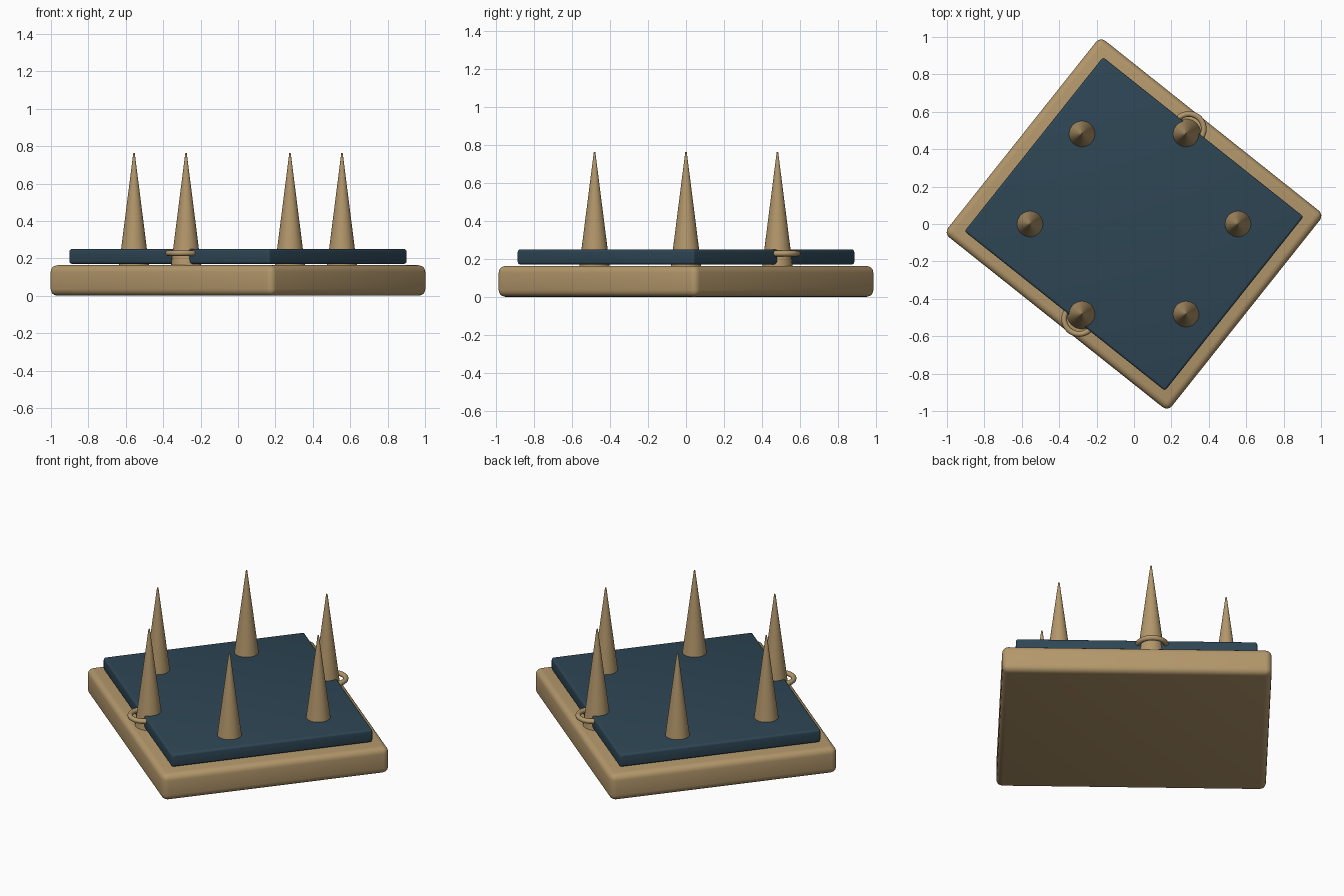
import bpy, math

if "Cube" in bpy.data.objects:
    bpy.data.objects.remove(bpy.data.objects["Cube"])

ANGLE = math.radians(-38.5)


def material(name, rgb):
    m = bpy.data.materials.new(name)
    m.diffuse_color = (*rgb, 1)
    m.use_nodes = True
    m.node_tree.nodes["Principled BSDF"].inputs["Base Color"].default_value = m.diffuse_color
    return m


tan = material("tan wood", (0.45, 0.31, 0.147))
blue = material("dark slate blue", (0.027, 0.061, 0.090))


def finish(name, mat, angle=40):
    ob = bpy.context.object
    ob.name = name
    ob.data.materials.append(mat)
    bpy.ops.object.shade_smooth_by_angle(angle=math.radians(angle))
    return ob


def slab(name, mat, width, depth, z0, z1, bevel):
    """Rounded box turned to the board's angle."""
    bpy.ops.mesh.primitive_cube_add(size=1, location=(0, 0, (z0 + z1) / 2))
    ob = bpy.context.object
    ob.scale = (width, depth, z1 - z0)
    bpy.ops.object.transform_apply(location=False, rotation=False, scale=True)
    ob.rotation_euler.z = ANGLE
    mod = ob.modifiers.new("rounding", 'BEVEL')
    mod.width = bevel
    mod.segments = 4
    bpy.ops.object.modifier_apply(modifier=mod.name)
    return finish(name, mat)


# base board and the thin plate floating just above it
slab("base_board", tan, 1.53, 1.342, 0, 0.163, 0.036)
slab("top_plate", blue, 1.37, 1.19, 0.17, 0.25, 0.014)

# six spikes on a circle, each with a ring near its foot
for i in range(6):
    a = math.radians(60 * i)
    c, s = math.cos(a), math.sin(a)
    z0, z1 = 0.155, 0.762
    bpy.ops.mesh.primitive_cone_add(vertices=32, radius1=0.081, radius2=0.004,
                                    depth=z1 - z0,
                                    location=(0.556 * c, 0.556 * s, (z0 + z1) / 2))
    finish(f"spike_{i + 1}", tan)
    bpy.ops.mesh.primitive_torus_add(major_radius=0.08, minor_radius=0.015,
                                     major_segments=40, minor_segments=12,
                                     location=(0.587 * c, 0.587 * s, 0.228))
    finish(f"ring_{i + 1}", tan, 60)
